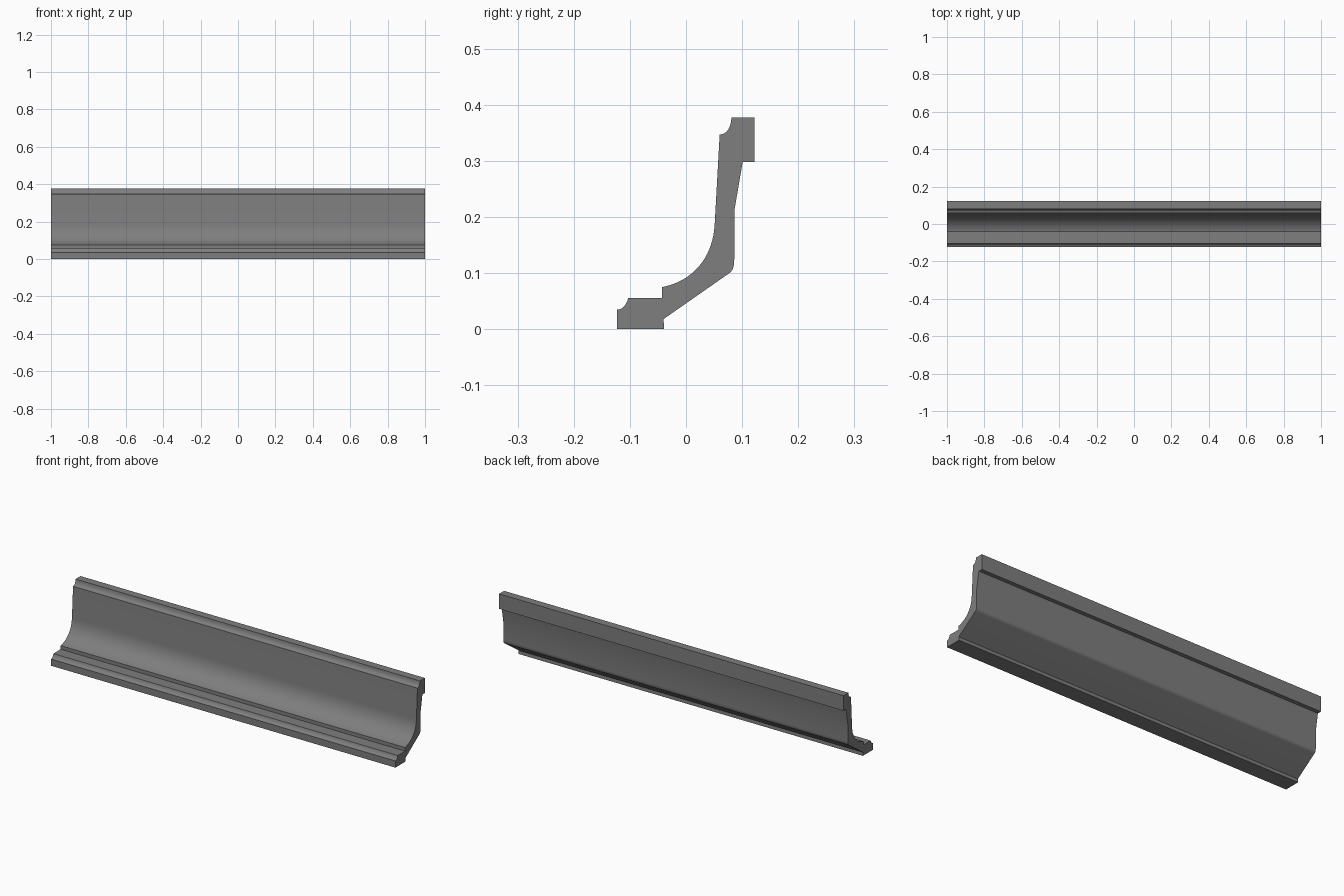
import bpy
import bmesh
from math import radians
from mathutils import Vector
from mathutils.geometry import interpolate_bezier

cube = bpy.data.objects.get("Cube")
if cube:
    bpy.data.objects.remove(cube, do_unlink=True)

HALF_LENGTH = 1.0


def curve(start, handle_a, handle_b, end, count):
    """Points along one bezier span of the (y, z) profile."""
    span = [Vector((*p, 0)) for p in (start, handle_a, handle_b, end)]
    return [(p.x, p.y) for p in interpolate_bezier(*span, count)]


# Cross-section, from the front foot up over the top lip and down the back
profile = [(-0.123, 0)]
profile += curve((-0.123, 0.035), (-0.112, 0.035), (-0.106, 0.044), (-0.103, 0.056), 8)
profile += [(-0.043, 0.056)]
profile += curve((-0.043, 0.075), (0.01, 0.085), (0.047, 0.125), (0.051, 0.185), 20)
profile += curve((0.06, 0.347), (0.072, 0.347), (0.08, 0.358), (0.081, 0.377), 8)
profile += [(0.122, 0.377), (0.122, 0.298), (0.101, 0.298), (0.086, 0.21)]
profile += curve((0.086, 0.125), (0.086, 0.112), (0.084, 0.104), (0.076, 0.099), 7)
profile += [(-0.04, 0.018), (-0.039, 0)]

# Sweep the cross-section along x
bm = bmesh.new()
end_face = bm.faces.new([bm.verts.new((-HALF_LENGTH, y, z)) for y, z in profile])
swept = bmesh.ops.extrude_face_region(bm, geom=[end_face], use_keep_orig=True)
moved = [v for v in swept["geom"] if isinstance(v, bmesh.types.BMVert)]
bmesh.ops.translate(bm, verts=moved, vec=(2 * HALF_LENGTH, 0, 0))
bmesh.ops.recalc_face_normals(bm, faces=bm.faces)

mesh = bpy.data.meshes.new("cornice_moulding")
bm.to_mesh(mesh)
bm.free()
moulding = bpy.data.objects.new("cornice_moulding", mesh)
bpy.context.collection.objects.link(moulding)

# Plain grey finish
grey = bpy.data.materials.new("mid_grey")
grey.use_nodes = True
colour = (0.21, 0.21, 0.21, 1)
grey.diffuse_color = colour
grey.node_tree.nodes["Principled BSDF"].inputs["Base Color"].default_value = colour
mesh.materials.append(grey)

# Smooth curves, crisp steps
bpy.ops.object.select_all(action="DESELECT")
moulding.select_set(True)
bpy.context.view_layer.objects.active = moulding
bpy.ops.object.shade_smooth_by_angle(angle=radians(30))
